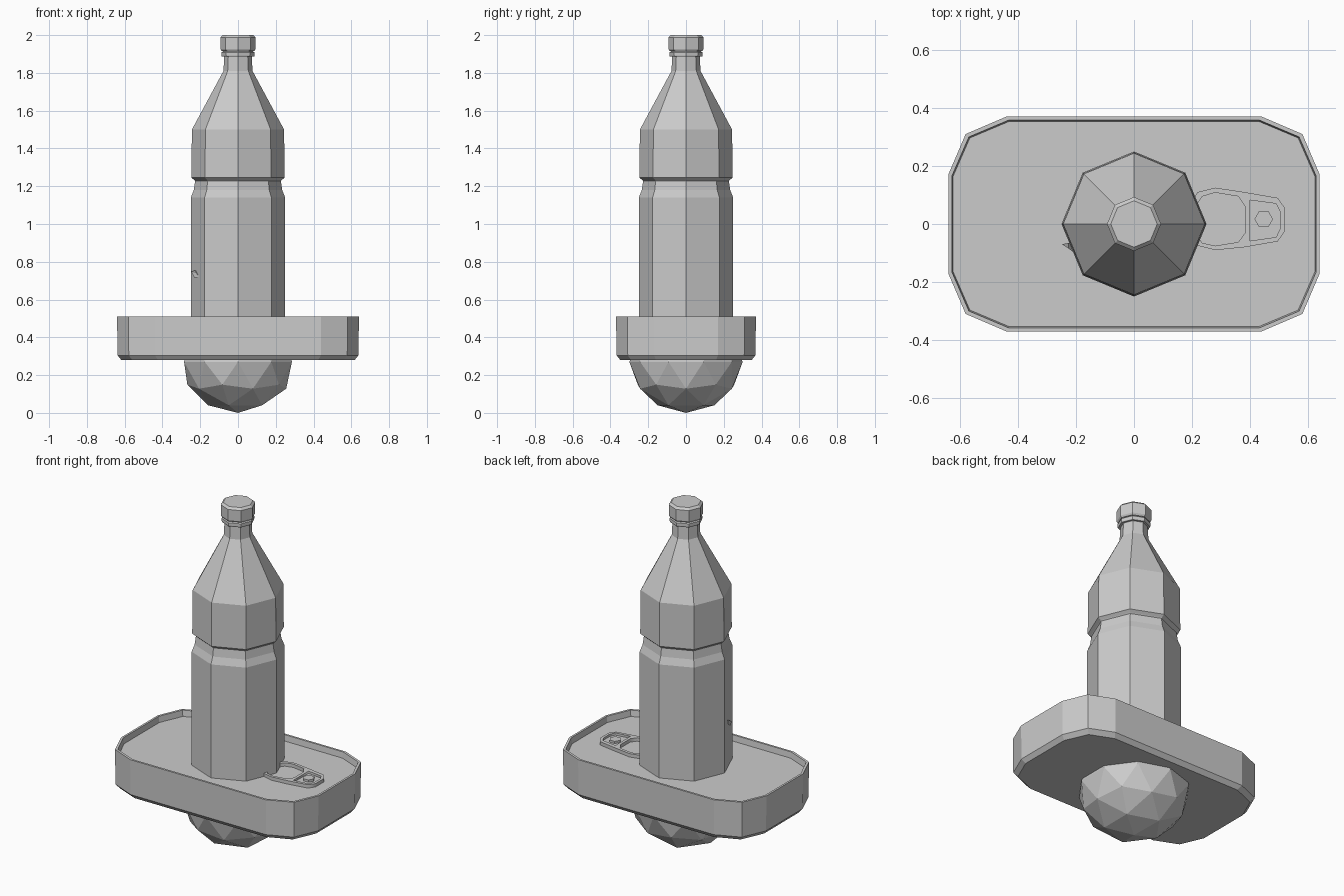
import bpy, bmesh
from math import sin, cos, pi

if "Cube" in bpy.data.objects:
    bpy.data.objects.remove(bpy.data.objects["Cube"])


def loft(name, rings):
    """Skin a stack of equal-length rings of 3D points and cap both ends."""
    bm = bmesh.new()
    loops = [[bm.verts.new(p) for p in ring] for ring in rings]
    n = len(loops[0])
    for a, b in zip(loops, loops[1:]):
        for i in range(n):
            j = (i + 1) % n
            bm.faces.new((a[i], a[j], b[j], b[i]))
    bm.faces.new(loops[0][::-1])
    bm.faces.new(loops[-1])
    mesh = bpy.data.meshes.new(name)
    bm.to_mesh(mesh)
    bm.free()
    obj = bpy.data.objects.new(name, mesh)
    bpy.context.collection.objects.link(obj)
    return obj


def ngon(r, z, n=8, cx=0, cy=0):
    return [(cx + r * cos(2 * pi * i / n), cy + r * sin(2 * pi * i / n), z) for i in range(n)]


def lathe(name, profile):
    return loft(name, [ngon(r, z) for r, z in profile])


def plate(name, outlines, z, half):
    """Flat plate from 2D outlines; inner outlines become holes."""
    cu = bpy.data.curves.new(name, 'CURVE')
    cu.dimensions, cu.fill_mode, cu.extrude = '2D', 'BOTH', half
    for pts in outlines:
        s = cu.splines.new('POLY')
        s.points.add(len(pts) - 1)
        for p, (x, y) in zip(s.points, pts):
            p.co = (x, y, 0, 1)
        s.use_cyclic_u = True
    obj = bpy.data.objects.new(name, cu)
    obj.location.z = z
    bpy.context.collection.objects.link(obj)
    bpy.ops.object.select_all(action='DESELECT')
    obj.select_set(True)
    bpy.context.view_layer.objects.active = obj
    bpy.ops.object.convert(target='MESH')


# Octagonal bottle with waist groove and tapered shoulder
lathe("bottle_body", [(.25, .30), (.25, 1.14), (.234, 1.18), (.227, 1.228), (.232, 1.233),
                      (.247, 1.245), (.244, 1.50), (.077, 1.81), (.072, 1.90)])
# Tamper ring and cap
lathe("cap_ring", [(.086, 1.886), (.088, 1.892), (.088, 1.908), (.08, 1.914), (.08, 1.92)])
lathe("bottle_cap", [(.086, 1.915), (.093, 1.925), (.093, 1.988), (.08, 2.0)])

# Shallow tin with cut corners, bevelled base and recessed lid
quarter = [(.64, .17), (.58, .31), (.44, .37)]
outline = (quarter + [(-x, y) for x, y in quarter[::-1]]
           + [(-x, -y) for x, y in quarter] + [(x, -y) for x, y in quarter[::-1]])


def tin_ring(inset, z):
    return [(x * (1 - inset / .64), y * (1 - inset / .37), z) for x, y in outline]


loft("tin", [tin_ring(.022, .28), tin_ring(.002, .305), tin_ring(0, .51),
             tin_ring(.012, .51), tin_ring(.016, .475)])

# Pull tab on the lid
outer = [(.52, .055), (.495, .09), (.38, .11), (.28, .125), (.22, .11), (.185, .06),
         (.185, -.03), (.22, -.075), (.28, -.09), (.38, -.08), (.495, -.06), (.52, -.025)]
finger = [(.36, .095), (.28, .108), (.235, .095), (.205, .05), (.205, -.02),
          (.235, -.065), (.28, -.075), (.36, -.062), (.383, -.03), (.383, .06)]
window = [(.505, .04), (.49, .07), (.40, .082), (.40, -.058), (.49, -.045), (.505, -.012)]
plate("pull_tab", [outer, finger, window], .485, .010)
plate("tab_tongue", [window], .478, .004)
loft("tab_rivet", [ngon(.032, .475, 6, .447, .017), ngon(.032, .495, 6, .447, .017)])

# Small chip poking out of the bottle side
loft("chip", [[(-.23, -.08, .715), (-.205, -.10, .72), (-.205, -.08, .73)],
              [(-.248, -.07, .75), (-.225, -.085, .745), (-.225, -.065, .755)]])

# Faceted rock underneath
bpy.ops.mesh.primitive_ico_sphere_add(subdivisions=2, radius=1, location=(0, 0, .27))
rock = bpy.context.object
rock.name = "rock"
rock.scale = (.30, .30, .27)
